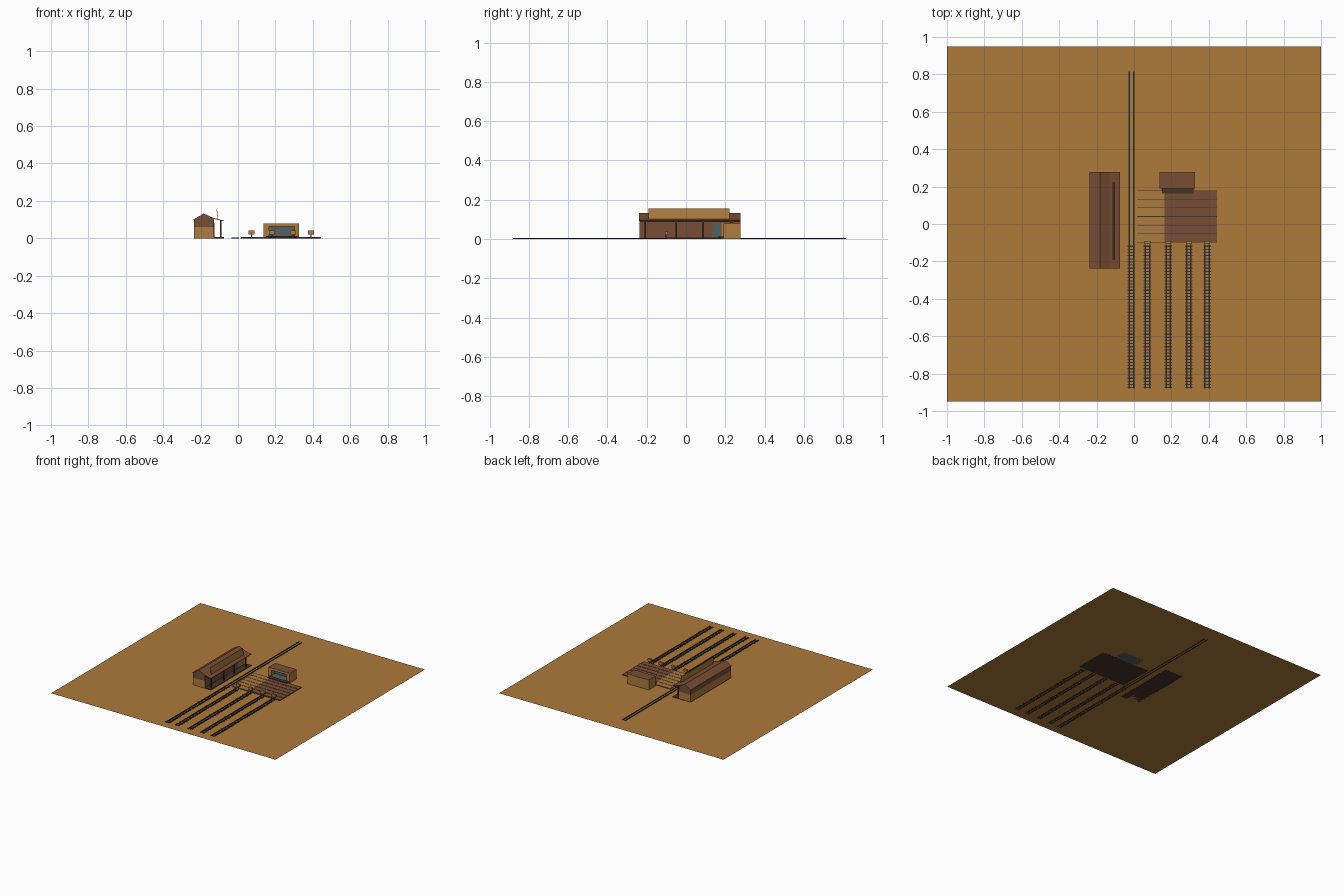
import bpy, bmesh

if "Cube" in bpy.data.objects:
    bpy.data.objects.remove(bpy.data.objects["Cube"])


def material(name, rgb):
    m = bpy.data.materials.new(name)
    m.diffuse_color = (*rgb, 1)
    m.use_nodes = True
    m.node_tree.nodes["Principled BSDF"].inputs["Base Color"].default_value = m.diffuse_color
    return m


SAND = material("sand", (0.42, 0.195, 0.043))
OCHRE = material("ochre_wood", (0.42, 0.20, 0.05))
BROWN = material("red_brown_wood", (0.19, 0.075, 0.037))
DARK = material("dark_timber", (0.06, 0.032, 0.022))
STEEL = material("dark_steel", (0.027, 0.025, 0.026))
GLASS = material("grey_glass", (0.09, 0.12, 0.12))


def finish(name, bm, mats):
    bmesh.ops.recalc_face_normals(bm, faces=bm.faces)
    me = bpy.data.meshes.new(name)
    bm.to_mesh(me)
    bm.free()
    for m in mats:
        me.materials.append(m)
    ob = bpy.data.objects.new(name, me)
    bpy.context.collection.objects.link(ob)
    return ob


def add_box(bm, x0, x1, y0, y1, z0, z1, index=0):
    v = [bm.verts.new((x, y, z)) for x in (x0, x1) for y in (y0, y1) for z in (z0, z1)]
    for f in ((0, 1, 3, 2), (4, 6, 7, 5), (0, 4, 5, 1), (2, 3, 7, 6), (0, 2, 6, 4), (1, 5, 7, 3)):
        bm.faces.new([v[i] for i in f]).material_index = index


def box(name, mat, *dims):
    bm = bmesh.new()
    add_box(bm, *dims)
    return finish(name, bm, [mat])


def extrude_y(name, mat, profile, y0, y1):
    """Extrude an x-z outline along y."""
    bm = bmesh.new()
    f = bm.faces.new([bm.verts.new((x, y0, z)) for x, z in profile])
    r = bmesh.ops.extrude_face_region(bm, geom=[f])
    for v in r["geom"]:
        if isinstance(v, bmesh.types.BMVert):
            v.co.y = y1
    return finish(name, bm, [mat])


# Ground sheet
bm = bmesh.new()
bm.faces.new([bm.verts.new(p) for p in
              ((-1, -.95, .001), (1, -.95, .001), (1, .95, .001), (-1, .95, .001))])
finish("ground", bm, [SAND])

# Tracks: twin rails with sleepers; the main line continues past the yard
for i, x in enumerate((-.014, .072, .183, .293, .391)):
    bm = bmesh.new()
    for s in (-1, 1):
        add_box(bm, x + s * .0115 - .004, x + s * .0115 + .004,
                -.88, .815 if i == 0 else -.11, 0, .0055)
    finish(f"rails_{i + 1}", bm, [STEEL])
    bm = bmesh.new()
    for k in range(46):
        y = -.875 + k * .0168
        add_box(bm, x - .02, x + .02, y - .003, y + .003, 0, .003)
    finish(f"sleepers_{i + 1}", bm, [DARK])
    # Small board on a post at each siding end
    if i:
        box(f"siding_post_{i}", DARK, x - .003, x + .003, -.104, -.098, 0, .03)
        box(f"siding_board_{i}", OCHRE, x - .016, x + .016, -.108, -.092, .02, .041)

# Plank platform: pale left part, brown right part, dark seams below
box("platform_base", DARK, .016, .444, -.10, .178, 0, .004)
bm = bmesh.new()
w = .278 / 6
for k in range(6):
    a, b = -.10 + k * w + .003, -.10 + (k + 1) * w - .001
    add_box(bm, .016, .163, a, b, .003, .007, 0)
    add_box(bm, .163, .444, a, b, .003, .007, 1)
finish("platform_planks", bm, [OCHRE, BROWN])

# Station: walls, gable ends, roof
Y0, Y1 = -.237, .277
box("station_walls", OCHRE, -.235, -.13, Y0, Y1, 0, .06)
extrude_y("station_upper_walls", BROWN,
          [(-.235, .06), (-.13, .06), (-.13, .103), (-.183, .127), (-.235, .097)], Y0, Y1)
extrude_y("station_roof", BROWN,
          [(-.237, .097), (-.183, .127), (-.13, .104), (-.075, .091),
           (-.075, .095), (-.13, .108), (-.183, .132), (-.237, .102)], Y0 - .001, Y1 + .001)
box("front_wall_boards", BROWN, -.131, -.128, Y0, .18, 0, .1)
box("front_wall_pale_boards", OCHRE, -.131, -.128, .18, Y1, 0, .082)
box("station_door", GLASS, -.129, -.125, .135, .175, .006, .082)
box("station_deck", DARK, -.235, -.075, Y0, Y1, 0, .006)
box("canopy_beam", DARK, -.097, -.088, Y0, Y1, .086, .095)
for k, y in enumerate((-.207, -.05, .087, .232)):
    box(f"canopy_post_{k + 1}", DARK, -.096, -.089, y - .0045, y + .0045, 0, .09)

# Long leaning board on the canopy
extrude_y("roof_board", OCHRE,
          [(-.108, .099), (-.105, .099), (-.112, .155), (-.115, .155)], -.19, .222)

# Waiting shed with an open front
box("shed_back_wall", OCHRE, .137, .327, .272, .278, 0, .08)
box("shed_left_wall", OCHRE, .137, .143, .19, .272, 0, .08)
box("shed_right_wall", OCHRE, .321, .327, .19, .272, 0, .08)
bm = bmesh.new()
add_box(bm, .143, .165, .19, .196, 0, .08)
add_box(bm, .301, .321, .19, .196, 0, .08)
add_box(bm, .165, .301, .19, .196, .062, .08)
finish("shed_front_frame", bm, [OCHRE])
box("shed_roof", BROWN, .14, .324, .193, .275, .074, .0805)
box("shed_floor", GLASS, .145, .319, .165, .272, 0, .004)
box("shed_inner_wall", GLASS, .143, .321, .262, .27, .004, .074)
box("shed_step", DARK, .15, .318, .163, .19, .004, .013)
